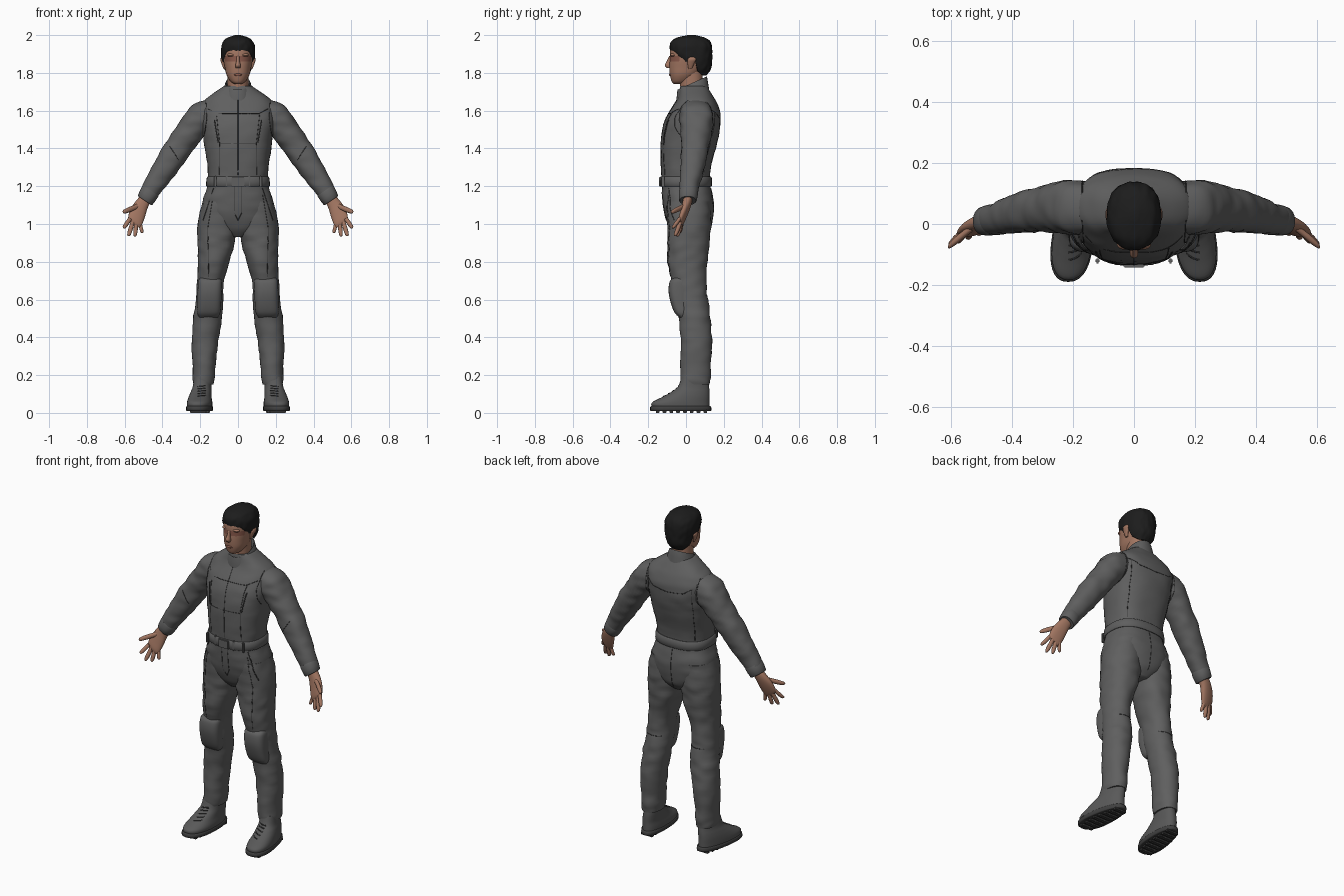
import bpy, bmesh, math
from mathutils import Vector, noise
from mathutils.bvhtree import BVHTree

cube = bpy.data.objects.get("Cube")
if cube:
    bpy.data.objects.remove(cube)


def material(name, r, g, b):
    mat = bpy.data.materials.new(name)
    mat.use_nodes = True
    mat.diffuse_color = (r, g, b, 1)
    mat.node_tree.nodes["Principled BSDF"].inputs["Base Color"].default_value = (r, g, b, 1)
    return mat


SUIT = material("suit grey", .115, .115, .115)
SEAM = material("seam dark grey", .04, .04, .04)
BOOT = material("boot grey", .10, .10, .10)
SOLE = material("sole dark grey", .05, .05, .05)
SKIN = material("skin", .36, .18, .12)
BLUSH = material("reddish skin", .25, .10, .07)
HAIR = material("hair black", .012, .012, .012)


def smooth_rings(rings, steps):
    """Catmull-Rom interpolation of section tuples."""
    out, last = [], len(rings) - 1
    for i in range(last):
        quad = [rings[max(0, min(last, i + k))] for k in (-1, 0, 1, 2)]
        for s in range(steps):
            t = s / steps
            out.append([b + .5 * t * (c - a + t * (2*a - 5*b + 4*c - d + t * (3*(b - c) + d - a)))
                        for a, b, c, d in zip(*quad)])
    return out + [list(rings[-1])]


def finish(obj, mirror):
    for o in bpy.context.selected_objects:
        o.select_set(False)
    obj.select_set(True)
    bpy.context.view_layer.objects.active = obj
    bpy.ops.object.shade_smooth_by_angle(angle=math.radians(50))
    if mirror:
        obj.modifiers.new("Mirror", "MIRROR").use_mirror_merge = False
    return obj


def loft(name, rings, mat, tilt=0, power=2.2, steps=5, sides=32, mirror=False,
         fold=0, freq=(14, 14, 26), shear=0, egg=0, rise=0, hem=None):
    """Skin over sections (x, y, z, half width, half depth)."""
    bm = bmesh.new()
    u = Vector((math.cos(tilt), 0, math.sin(tilt)))
    loops = []
    for x, y, z, a, b in smooth_rings(rings, steps):
        loop = []
        for k in range(sides):
            t = math.tau * k / sides
            c, s = math.cos(t), math.sin(t)
            c = math.copysign(abs(c) ** (2 / power), c)
            s = math.copysign(abs(s) ** (2 / power), s)
            off = u * (a * c * (1 - egg * s)) + Vector((0, b * s, 0))
            p = Vector((x, y, z)) + off
            if fold:
                p += off * fold * noise.noise(Vector(p[i] * freq[i] for i in range(3)))
            p.x -= shear * off.y
            p.z += rise * off.y
            if hem:
                p.z = max(p.z, hem(p.y))
            loop.append(bm.verts.new(p))
        loops.append(loop)
    for lo, hi in zip(loops, loops[1:]):
        for k in range(sides):
            n = (k + 1) % sides
            bm.faces.new((lo[k], lo[n], hi[n], hi[k]))
    bm.faces.new(loops[0])
    bm.faces.new(loops[-1])
    bmesh.ops.recalc_face_normals(bm, faces=bm.faces)
    mesh = bpy.data.meshes.new(name)
    bm.to_mesh(mesh)
    bm.free()
    mesh.materials.append(mat)
    obj = bpy.data.objects.new(name, mesh)
    bpy.context.collection.objects.link(obj)
    return finish(obj, mirror)


def box(name, center, size, mat, mirror=False, bevel=.004):
    bm = bmesh.new()
    bmesh.ops.create_cube(bm, size=1)
    for v in bm.verts:
        v.co = Vector(v.co[i] * size[i] + center[i] for i in range(3))
    bmesh.ops.bevel(bm, geom=bm.edges[:], offset=bevel, segments=2, affect="EDGES")
    mesh = bpy.data.meshes.new(name)
    bm.to_mesh(mesh)
    bm.free()
    mesh.materials.append(mat)
    obj = bpy.data.objects.new(name, mesh)
    bpy.context.collection.objects.link(obj)
    return finish(obj, mirror)


def tree_of(obj):
    return BVHTree.FromPolygons([v.co for v in obj.data.vertices],
                                [tuple(p.vertices) for p in obj.data.polygons])


def seam(name, points, objs, side=-1, radius=.0018, mat=SEAM):
    """Thin line laid on the front (-1) or back (1) surface, on both sides of the body."""
    trees = [tree_of(o) for o in objs]
    path = []
    for (x0, z0), (x1, z1) in zip(points, points[1:]):
        for k in range(13):
            t = k / 12
            start = Vector((x0 + (x1 - x0) * t, side, z0 + (z1 - z0) * t))
            hits = [h[0] for h in (tr.ray_cast(start, Vector((0, -side, 0))) for tr in trees) if h[0]]
            if hits:
                path.append(max(hits, key=lambda p: p.y * side))
    curve = bpy.data.curves.new(name, "CURVE")
    curve.dimensions = "3D"
    curve.bevel_depth = radius
    curve.bevel_resolution = 1
    for sign in (1, -1) if any(p.x > .001 for p in path) else (1,):
        line = curve.splines.new("POLY")
        line.points.add(len(path) - 1)
        for dot, p in zip(line.points, path):
            dot.co = (p.x * sign, p.y, p.z, 1)
    curve.materials.append(mat)
    bpy.context.collection.objects.link(bpy.data.objects.new(name, curve))


# Coverall: torso, legs, sleeves
torso = loft("torso", [
    (0, .02, .93, .04, .07), (0, .02, .98, .13, .11), (0, .015, 1.06, .185, .13),
    (0, .01, 1.13, .185, .135), (0, 0, 1.21, .16, .128), (0, 0, 1.3, .162, .132),
    (0, .015, 1.42, .178, .148), (0, .03, 1.52, .192, .152), (0, .045, 1.59, .198, .136),
    (0, .053, 1.645, .185, .108), (0, .05, 1.685, .14, .088), (0, .04, 1.73, .075, .07)],
    SUIT, power=2.5, sides=48, fold=.025)
leg = loft("trouser_leg", [
    (.183, .05, .15, .052, .076), (.181, .05, .18, .058, .08), (.18, .05, .25, .061, .08),
    (.175, .055, .38, .07, .083), (.16, .045, .5, .075, .084), (.15, .03, .6, .072, .086),
    (.145, .015, .7, .071, .092), (.128, .008, .8, .083, .105), (.116, .014, .9, .098, .113),
    (.109, .015, 1, .104, .117), (.1, .01, 1.12, .088, .118)],
    SUIT, mirror=True, fold=.07, steps=6)
ARM_TILT = math.radians(34)
sleeve = loft("sleeve", [
    (.12, .05, 1.63, .05, .07), (.178, .055, 1.58, .083, .09), (.23, .055, 1.52, .077, .085),
    (.29, .05, 1.44, .071, .077), (.345, .042, 1.36, .07, .07), (.4, .03, 1.275, .062, .062),
    (.45, .017, 1.2, .052, .053), (.484, .01, 1.14, .045, .045)],
    SUIT, tilt=ARM_TILT, mirror=True, fold=.09, steps=6)
loft("cuff", [(.462, .014, 1.178, .046, .046), (.465, .014, 1.172, .051, .051),
              (.491, .01, 1.128, .046, .047), (.493, .01, 1.124, .038, .038)],
     SUIT, tilt=ARM_TILT, mirror=True, steps=2)
loft("collar", [(0, .035, 1.67, .088, .088), (0, .033, 1.74, .068, .079), (0, .033, 1.744, .064, .075),
                (0, .033, 1.74, .06, .071), (0, .035, 1.7, .055, .065)],
     SUIT, rise=.45, steps=2)
loft("belt", [(0, 0, 1.2, .16, .13), (0, 0, 1.203, .169, .138), (0, 0, 1.247, .165, .136),
              (0, 0, 1.25, .155, .128)], SUIT, power=2.5, steps=2, sides=48)
box("belt_buckle", (0, -.136, 1.224), (.07, .014, .052), SUIT)
for x in (.06, .12):
    box("belt_loop", (x, -.133 + x * .1, 1.225), (.014, .016, .06), SUIT, mirror=True)
loft("knee_pad", [(.157, -.005, .505, .05, .03), (.155, -.018, .53, .061, .042), (.152, -.03, .58, .063, .05),
                  (.15, -.036, .64, .064, .056), (.148, -.032, .695, .063, .055),
                  (.147, -.02, .715, .055, .045)], SUIT, power=3, mirror=True)

# Stitched lines on the coverall
body = [torso, leg, sleeve]
seam("front_zip", [(0, 1.66), (0, 1.26)], body)
seam("chest_yoke_seam", [(0, 1.585), (.11, 1.585), (.16, 1.61)], body)
seam("chest_side_seam", [(.115, 1.585), (.098, 1.43), (.1, 1.26)], body)
seam("chest_pocket_zip", [(.125, 1.55), (.105, 1.43)], body, radius=.003)
seam("waist_panel_seam", [(0, 1.425), (.098, 1.425)], body)
seam("armhole_seam", [(.17, 1.655), (.165, 1.56), (.178, 1.47)], body)
seam("fly_seam", [(.02, 1.2), (.02, 1.06), (0, 1.02)], body)
seam("hip_pocket_seam", [(.13, 1.19), (.185, 1.02)], body, radius=.0025)
seam("trouser_front_seam", [(.13, 1.16), (.16, .98), (.155, .72)], body)
seam("elbow_seam", [(.315, 1.34), (.36, 1.41)], body)
seam("back_yoke_seam", [(0, 1.555), (.1, 1.565), (.17, 1.61)], body, 1)
seam("back_pleat_seam", [(.145, 1.59), (.14, 1.45), (.125, 1.26)], body, 1)
seam("back_armhole_seam", [(.17, 1.65), (.17, 1.56), (.178, 1.47)], body, 1)
seam("seat_seam", [(0, 1.19), (0, .96)], body, 1)
seam("back_knee_seam", [(.1, .62), (.19, .62)], body, 1)

# Boots
boot = loft("boot", [
    (.2, -.028, .028, .063, .152), (.2, -.028, .055, .064, .152), (.198, 0, .085, .058, .124),
    (.193, .024, .112, .053, .1), (.188, .04, .14, .048, .082), (.185, .046, .19, .045, .07)],
    BOOT, power=2.3, mirror=True, shear=.1, egg=.15)
loft("boot_sole", [(.2, -.028, .01, .062, .155), (.2, -.028, .014, .067, .162),
                   (.2, -.028, .032, .067, .161), (.2, -.028, .036, .062, .155)],
     SOLE, power=2.4, mirror=True, steps=2, shear=.1, egg=.15)
for k in range(8):
    y = -.15 + k * .036
    width = .105 - .03 * abs(k - 3) / 4
    box("sole_lug", (.2 - .1 * (y + .028), y, .008), (width, .02, .016), SOLE, mirror=True, bevel=.002)
for k in range(5):
    z = .088 + k * .013
    seam("boot_lace", [(.172, z + .005), (.215, z)], [boot], radius=.003)

# Hands
loft("palm", [(.48, .012, 1.145, .03, .025), (.508, .004, 1.105, .036, .024),
              (.53, -.01, 1.06, .044, .021), (.545, -.025, 1.018, .043, .016),
              (.55, -.03, .998, .033, .009)], SKIN, tilt=ARM_TILT, mirror=True)


def digit(name, base, tip, radius, tilt):
    spans = [(0, 1), (.3, .95), (.55, 1), (.85, .85), (.97, .55), (1, .2)]
    loft(name, [(*Vector(base).lerp(Vector(tip), t), radius * s, radius * s) for t, s in spans],
         SKIN, tilt=tilt, steps=2, sides=12, mirror=True)


digit("index_finger", (.57, -.032, 1.03), (.606, -.07, .978), .0115, ARM_TILT)
digit("middle_finger", (.556, -.028, 1.015), (.58, -.058, .936), .012, .3)
digit("ring_finger", (.538, -.026, 1.005), (.546, -.045, .934), .0115, .1)
digit("little_finger", (.518, -.022, 1), (.507, -.032, .952), .01, 0)
digit("thumb", (.53, -.01, 1.095), (.61, -.075, 1.062), .0135, 1.2)

# Head
loft("neck", [(0, .035, 1.64, .06, .062), (0, .03, 1.72, .055, .06), (0, .025, 1.82, .055, .062)], SKIN)
head = loft("head", [
    (0, -.035, 1.742, .02, .03), (0, -.026, 1.755, .04, .05), (0, -.01, 1.79, .061, .075),
    (0, .005, 1.83, .07, .093), (0, .014, 1.87, .077, .1), (0, .02, 1.92, .08, .103),
    (0, .025, 1.96, .068, .085), (0, .03, 1.985, .03, .04)], SKIN, sides=40)
head.data.materials.append(BLUSH)
for face in head.data.polygons:
    c = face.center
    if c.y < -.04 and 1.862 < c.z < 1.892:
        face.material_index = 1
loft("nose", [(0, -.08, 1.89, .007, .008), (0, -.088, 1.862, .009, .014), (0, -.094, 1.84, .014, .018),
              (0, -.088, 1.825, .012, .012)], SKIN, sides=16)
loft("brow", [(.032, -.066, 1.886, .018, .012), (.032, -.069, 1.893, .024, .015),
              (.032, -.066, 1.902, .018, .012)], SKIN, sides=16, mirror=True, shear=-.2)
loft("lips", [(0, -.077, 1.783, .012, .009), (0, -.079, 1.79, .021, .0105), (0, -.077, 1.798, .013, .009)],
     BLUSH, sides=16)
loft("ear", [(.071, .022, 1.82, .005, .009), (.079, .026, 1.85, .009, .018), (.085, .031, 1.872, .009, .022),
             (.08, .031, 1.888, .005, .012)], SKIN, sides=16, mirror=True)


def hairline(y):
    marks = [(-1, 1.92), (-.06, 1.915), (-.035, 1.885), (-.015, 1.855), (.008, 1.86),
             (.02, 1.885), (.045, 1.88), (.06, 1.81), (.09, 1.785), (1, 1.785)]
    for (y0, z0), (y1, z1) in zip(marks, marks[1:]):
        if y <= y1:
            return z0 + (z1 - z0) * (y - y0) / (y1 - y0)


loft("hair", [
    (0, .065, 1.785, .05, .042), (0, .05, 1.82, .073, .08), (0, .036, 1.87, .086, .101),
    (0, .028, 1.92, .09, .111), (0, .024, 1.96, .081, .106), (0, .025, 1.985, .058, .078),
    (0, .03, 2, .015, .02)], HAIR, sides=64, steps=8, fold=.05, freq=(60, 25, 25), hem=hairline)
